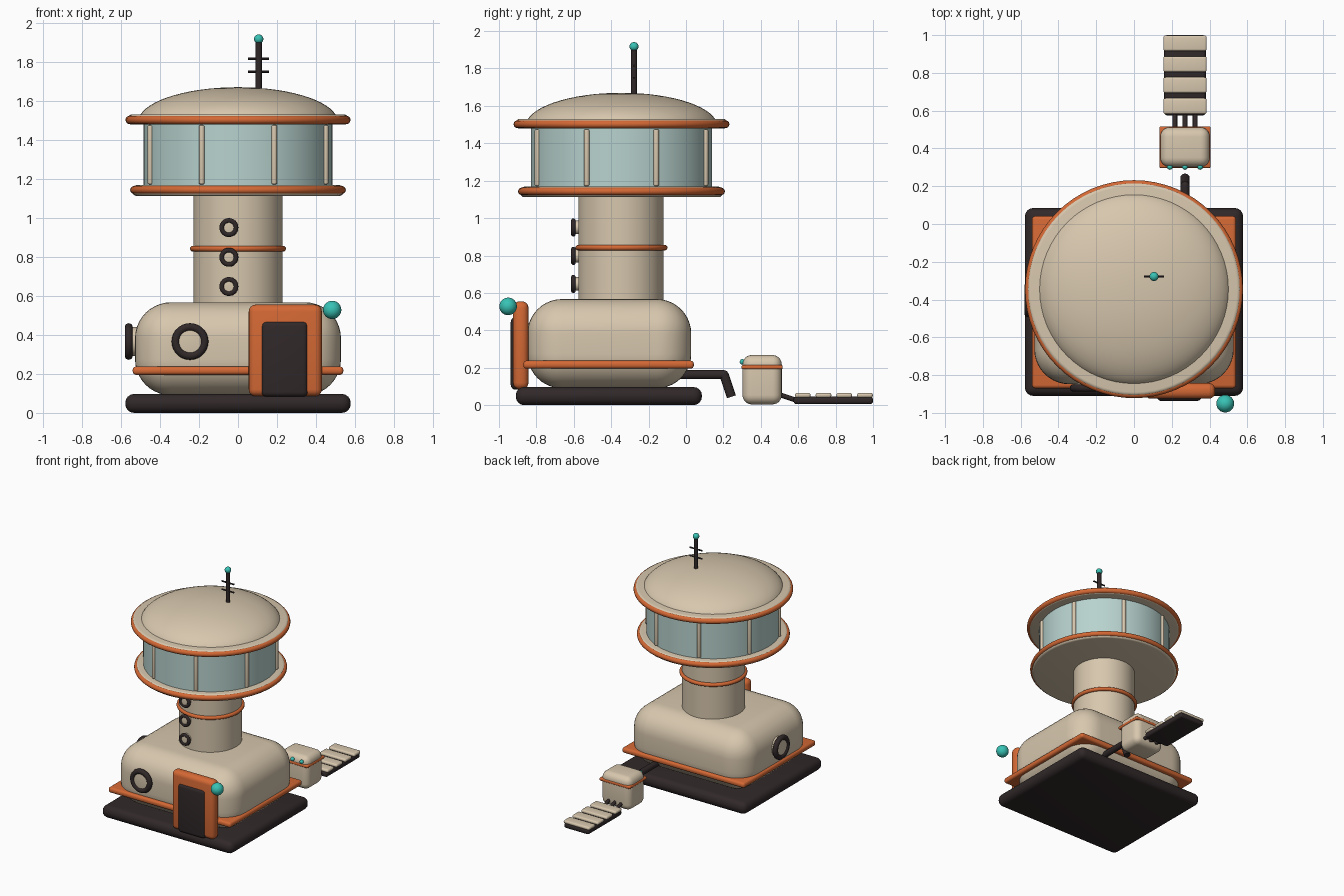
import bpy
import bmesh
from math import pi, cos, sin
from mathutils import Matrix, Vector

if "Cube" in bpy.data.objects:
    bpy.data.objects.remove(bpy.data.objects["Cube"])


def material(name, rgb):
    m = bpy.data.materials.new(name)
    m.use_nodes = True
    m.diffuse_color = (*rgb, 1)
    bsdf = next(n for n in m.node_tree.nodes if n.type == "BSDF_PRINCIPLED")
    bsdf.inputs["Base Color"].default_value = (*rgb, 1)
    return m


BEIGE = material("warm beige", (0.68, 0.57, 0.42))
ORANGE = material("burnt orange", (0.66, 0.14, 0.035))
DARK = material("charcoal", (0.03, 0.021, 0.022))
TEAL = material("teal", (0.04, 0.54, 0.46))
GLASS = material("pale glass", (0.48, 0.65, 0.62))


def finish(ob, name, mat):
    ob.name = name
    ob.data.materials.append(mat)
    bpy.ops.object.select_all(action="DESELECT")
    ob.select_set(True)
    bpy.context.view_layer.objects.active = ob
    bpy.ops.object.shade_smooth_by_angle()
    return ob


def from_bmesh(bm, name, mat):
    me = bpy.data.meshes.new(name)
    bm.to_mesh(me)
    bm.free()
    ob = bpy.data.objects.new(name, me)
    bpy.context.collection.objects.link(ob)
    return finish(ob, name, mat)


def box(name, mat, xs, ys, zs, bevel, segments=4):
    """Rounded box given by its extent on each axis."""
    lo, hi = Vector((xs[0], ys[0], zs[0])), Vector((xs[1], ys[1], zs[1]))
    bm = bmesh.new()
    bmesh.ops.create_cube(bm, size=1)
    for v in bm.verts:
        v.co = (lo + hi) / 2 + v.co * (hi - lo)
    bmesh.ops.bevel(bm, geom=bm.edges[:], offset=bevel, segments=segments,
                    profile=0.5, affect="EDGES", clamp_overlap=True)
    return from_bmesh(bm, name, mat)


def rod(name, mat, a, b, r, bevel=0.0, sides=24):
    """Cylinder between two points, with optional rounded rims."""
    a, b = Vector(a), Vector(b)
    d = b - a
    bm = bmesh.new()
    bmesh.ops.create_cone(bm, cap_ends=True, segments=sides,
                          radius1=r, radius2=r, depth=d.length)
    if bevel:
        rims = [e for e in bm.edges if any(len(f.verts) > 4 for f in e.link_faces)]
        bmesh.ops.bevel(bm, geom=rims, offset=bevel, segments=4,
                        profile=0.5, affect="EDGES")
    rot = Vector((0, 0, 1)).rotation_difference(d).to_matrix().to_4x4()
    bm.transform(Matrix.Translation((a + b) / 2) @ rot)
    return from_bmesh(bm, name, mat)


def ring(name, mat, pos, major, minor, rot=(0, 0, 0), sides=64):
    bpy.ops.mesh.primitive_torus_add(location=pos, rotation=rot, major_radius=major,
                                     minor_radius=minor, major_segments=sides,
                                     minor_segments=14)
    return finish(bpy.context.object, name, mat)


def ball(name, mat, pos, r):
    bpy.ops.mesh.primitive_uv_sphere_add(location=pos, radius=r, segments=24, ring_count=14)
    return finish(bpy.context.object, name, mat)


def porthole(name, pos, out, r, minor, depth):
    """Dark ring around a beige plug, facing along the direction out."""
    pos, out = Vector(pos), Vector(out)
    rot = out.to_track_quat("Z", "Y").to_euler()
    ring(name + "_rim", DARK, pos, r, minor, rot, 40)
    rod(name + "_plug", BEIGE, pos - out * depth, pos + out * minor * 0.5, r, r * 0.2, 32)


CY = -0.345  # tower axis

# Base and main body
box("base_slab", DARK, (-0.578, 0.578), (-0.91, 0.085), (0, 0.097), 0.045)
box("main_body", BEIGE, (-0.528, 0.528), (-0.848, 0.028), (0.09, 0.567), 0.185, 10)
box("body_band", ORANGE, (-0.54, 0.54), (-0.87, 0.042), (0.195, 0.238), 0.018)

# Door and lamp
box("door_frame", ORANGE, (0.055, 0.43), (-0.925, -0.842), (0.085, 0.555), 0.035)
box("door_panel", DARK, (0.12, 0.358), (-0.937, -0.87), (0.083, 0.47), 0.025)
ball("door_lamp", TEAL, (0.483, -0.951, 0.528), 0.047)

# Portholes on the body
porthole("front_porthole", (-0.246, -0.868, 0.366), (0, -1, 0), 0.074, 0.02, 0.06)
porthole("side_porthole", (-0.56, -0.4, 0.366), (-1, 0, 0), 0.074, 0.02, 0.06)

# Neck
rod("neck", BEIGE, (0, CY - 0.003, 0.5), (0, CY - 0.003, 1.13), 0.228, sides=64)
ring("neck_ring", ORANGE, (0, CY, 0.842), 0.231, 0.015)
for i, z in enumerate((0.648, 0.798, 0.95)):
    porthole(f"neck_porthole_{i + 1}", (-0.047, -0.602, z), (0, -1, 0), 0.036, 0.0125, 0.05)

# Cabin: floor, glass, mullions, roof
rod("cabin_floor", BEIGE, (0, CY, 1.112), (0, CY, 1.168), 0.54, 0.02, 64)
ring("cabin_floor_ring", ORANGE, (0, CY, 1.143), 0.533, 0.02)
rod("cabin_glass", GLASS, (0, CY, 1.15), (0, CY, 1.49), 0.485, sides=64)
for i in range(8):
    a = pi / 8 + i * pi / 4
    x, y = 0.486 * cos(a), CY + 0.486 * sin(a)
    rod(f"mullion_{i + 1}", BEIGE, (x, y, 1.172), (x, y, 1.475), 0.015, 0.008, 16)
rod("roof_plate", BEIGE, (0, CY, 1.478), (0, CY, 1.53), 0.565, 0.02, 64)
ring("roof_ring", ORANGE, (0, CY, 1.502), 0.556, 0.021)

# Dome: upper half of a flattened sphere
bm = bmesh.new()
bmesh.ops.create_uvsphere(bm, u_segments=64, v_segments=32, radius=1)
bmesh.ops.delete(bm, geom=[v for v in bm.verts if v.co.z < -0.01], context="VERTS")
bm.transform(Matrix.Translation((0, CY, 1.492)) @ Matrix.Diagonal((0.512, 0.512, 0.178, 1)))
from_bmesh(bm, "roof_dome", BEIGE)

# Antenna
AX, AY = 0.106, -0.278
rod("antenna_mast", DARK, (AX, AY, 1.62), (AX, AY, 1.91), 0.016, sides=16)
ball("antenna_tip", TEAL, (AX, AY, 1.917), 0.024)
for i, z in enumerate((1.75, 1.815)):
    rod(f"antenna_bar_{i + 1}", DARK, (AX - 0.054, AY, z), (AX + 0.054, AY, z), 0.006, sides=12)

# Rear outlet pipe
TX = 0.27
rod("outlet_pipe", DARK, (TX, -0.05, 0.163), (TX, 0.205, 0.163), 0.024)
ball("outlet_elbow", DARK, (TX, 0.203, 0.163), 0.024)
rod("outlet_spout", DARK, (TX, 0.203, 0.163), (TX, 0.243, 0.045), 0.025)

# Small rear unit
box("rear_unit", BEIGE, (TX - 0.131, TX + 0.131), (0.302, 0.512), (0.004, 0.268), 0.05, 6)
box("rear_unit_band", ORANGE, (TX - 0.136, TX + 0.136), (0.297, 0.517), (0.192, 0.214), 0.008)
for i in (-1, 0, 1):
    ball(f"rear_unit_light_{i + 2}", TEAL, (TX + i * 0.08, 0.302, 0.231), 0.015)
    x = TX + i * 0.054
    rod(f"link_pipe_{i + 2}", DARK, (x, 0.49, 0.06), (x, 0.6, 0.022), 0.013, sides=16)

# Slatted walkway
box("walkway_bed", DARK, (TX - 0.11, TX + 0.11), (0.575, 1.0), (0.005, 0.046), 0.016)
for i in range(4):
    y = 0.624 + i * 0.111
    box(f"walkway_slat_{i + 1}", BEIGE, (TX - 0.115, TX + 0.115),
        (y - 0.042, y + 0.042), (0.04, 0.066), 0.012)
